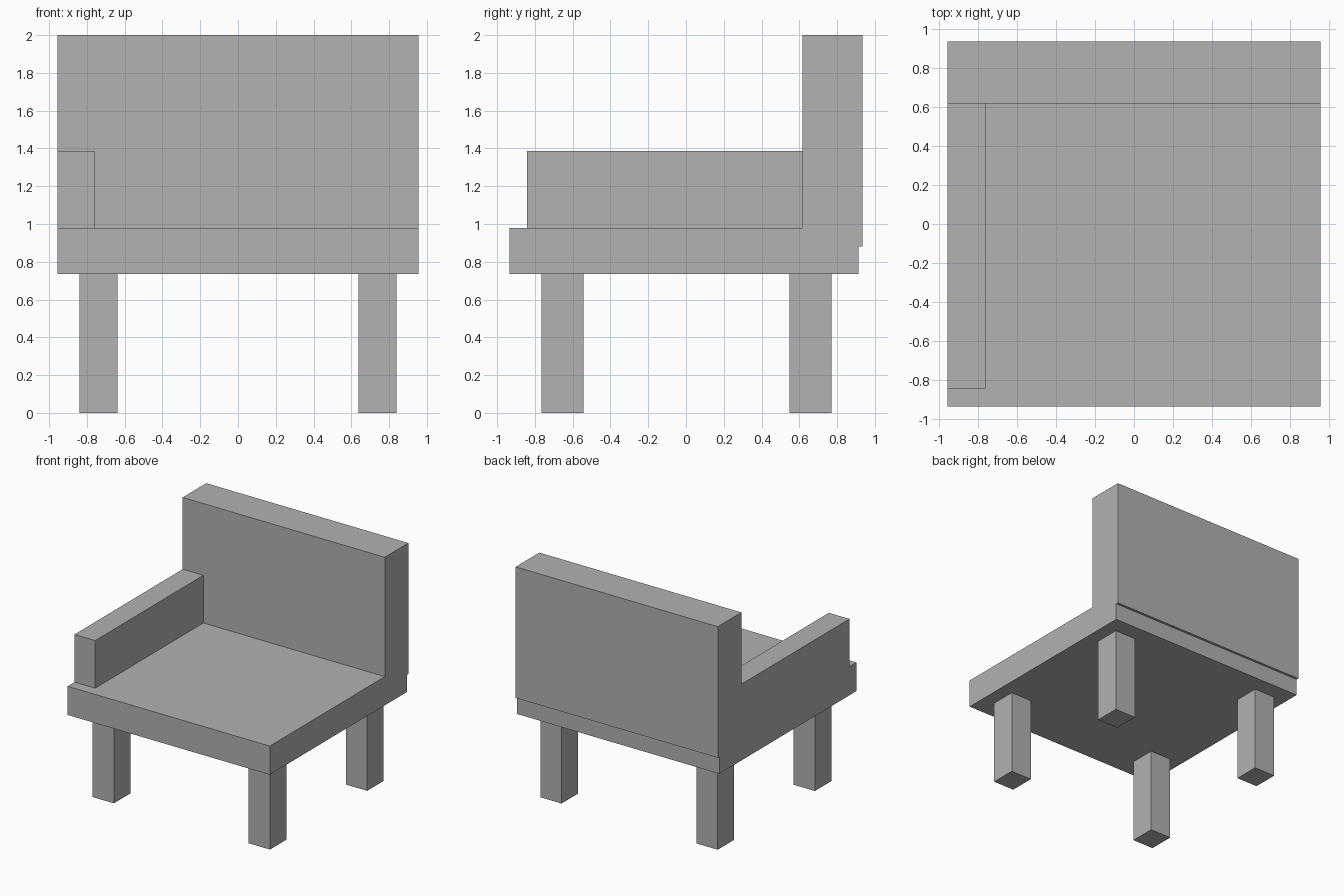
import bpy

cube = bpy.data.objects.get("Cube")
if cube:
    bpy.data.objects.remove(cube, do_unlink=True)

grey = bpy.data.materials.new("plain grey")
grey.use_nodes = True
colour = (0.445, 0.445, 0.445, 1)
grey.diffuse_color = colour
grey.node_tree.nodes["Principled BSDF"].inputs["Base Color"].default_value = colour


def box(name, x, y, z):
    """Add a box spanning the given (low, high) range on each axis."""
    spans = (x, y, z)
    bpy.ops.mesh.primitive_cube_add(size=1, location=[(a + b) / 2 for a, b in spans])
    obj = bpy.context.object
    obj.name = name
    obj.scale = [b - a for a, b in spans]
    bpy.ops.object.transform_apply(location=False, rotation=False, scale=True)
    obj.data.materials.append(grey)
    return obj


SIDE = 0.955
SEAT_BOTTOM, SEAT_TOP = 0.735, 0.98
BACK_FRONT = 0.617

# Seat slab and the backrest that overhangs its rear edge slightly
box("seat", (-SIDE, SIDE), (-0.935, 0.914), (SEAT_BOTTOM, SEAT_TOP))
box("backrest", (-SIDE, SIDE), (BACK_FRONT, 0.935), (0.88, 2.0))

# Single armrest
box("right_armrest", (-SIDE, -0.76), (-0.842, BACK_FRONT), (SEAT_TOP, 1.387))

# Four square legs
for side, x in (("right", (-0.838, -0.637)), ("left", (0.637, 0.838))):
    for end, y in (("front", (-0.765, -0.543)), ("back", (0.547, 0.769))):
        box(f"{end}_{side}_leg", x, y, (0, SEAT_BOTTOM))
